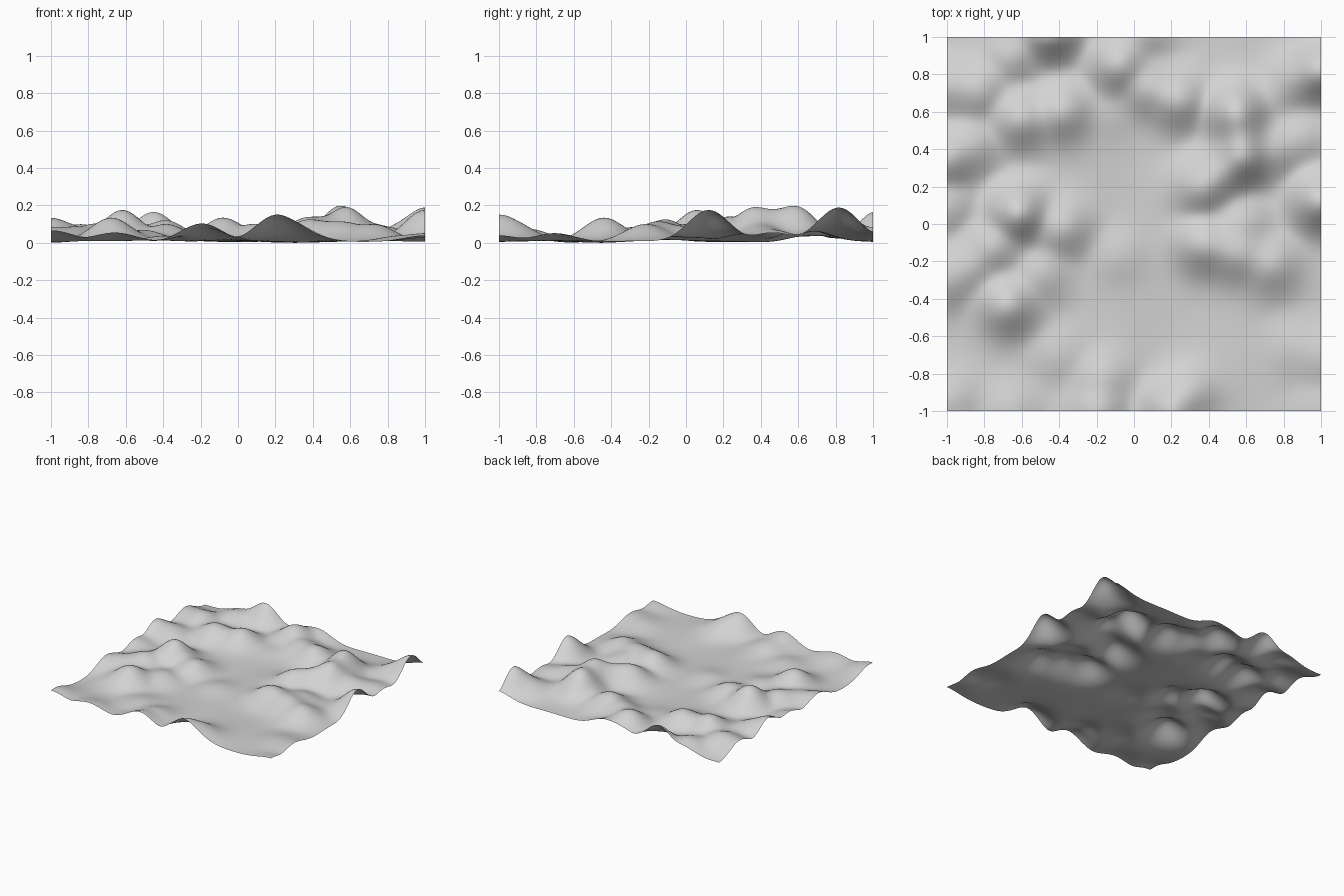
import bpy, bmesh, math

cube = bpy.data.objects.get("Cube")
if cube:
    bpy.data.objects.remove(cube, do_unlink=True)

SPREAD = .108

# Each hill: centre x, centre y, height
HILLS = [
    # front edge
    (-1, -.95, .06), (-.65, -1, .05), (-.19, -1, .1), (-.17, -.84, .07),
    (.2, -1, .15), (.28, -.92, .1), (1, -1, .03),
    # right edge
    (1, -.7, .05), (.86, -.67, .04), (1, .12, .18), (1, .82, .19), (.88, .78, .1), (.76, .7, .05),
    # back edge
    (-.45, 1.03, .18), (-.65, .9, .08), (.04, 1.03, .08),
    # left edge
    (-.98, .74, .08), (-.83, .72, .09), (-1, .35, .13), (-.88, .4, .08), (-1, .1, .07),
    # diagonal ridge on the left
    (-1, -.3, .08), (-.88, -.23, .08), (-.76, -.12, .1), (-.62, .06, .18),
    # left interior mounds
    (-.68, -.44, .13), (-.5, -.27, .06), (-.38, -.02, .1), (-.6, .56, .12), (-.39, .6, .12),
    # centre back highland
    (-.08, .85, .13), (-.13, .6, .03), (.08, .72, .1), (.23, .66, .12),
    # right crescent
    (.58, .36, .19), (.57, .48, .15), (.55, .59, .19), (.47, .28, .13), (.37, .2, .13),
    (.75, .4, .09), (.9, .46, .06),
    # right lower ridge
    (.37, -.11, .12), (.47, -.14, .09), (.57, -.16, .1), (.73, -.22, .09), (.57, 0, .08),
    # low mounds
    (-.09, -.17, .04), (-.4, -.7, .04),
]


def ground_height(x, y):
    """Blend the hills so that neighbours merge into ridges."""
    total = 0
    for cx, cy, height in HILLS:
        distance = math.hypot(x - cx, y - cy) / SPREAD
        total += (height * math.exp(-distance ** 2 / 2)) ** 3
    ripple = .007 * (1 + math.sin(7 * x + 2 * y) * math.cos(6 * y - 3 * x))
    return total ** (1 / 3) + ripple


# Terrain sheet
bm = bmesh.new()
bmesh.ops.create_grid(bm, x_segments=100, y_segments=100, size=1)
for vert in bm.verts:
    vert.co.z = ground_height(vert.co.x, vert.co.y)
lowest = min(vert.co.z for vert in bm.verts)
for vert in bm.verts:
    vert.co.z -= lowest

# Soften the creases between hills
for step in range(4):
    bmesh.ops.smooth_vert(bm, verts=bm.verts, factor=.5, use_axis_z=True)
for face in bm.faces:
    face.smooth = True
mesh = bpy.data.meshes.new("terrain")
bm.to_mesh(mesh)
bm.free()
terrain = bpy.data.objects.new("terrain", mesh)
bpy.context.collection.objects.link(terrain)

# Plain grey ground colour
grey = bpy.data.materials.new("light grey")
grey.use_nodes = True
colour = (.65, .65, .65, 1)
grey.diffuse_color = colour
for node in grey.node_tree.nodes:
    if node.type == "BSDF_PRINCIPLED":
        node.inputs["Base Color"].default_value = colour
mesh.materials.append(grey)
